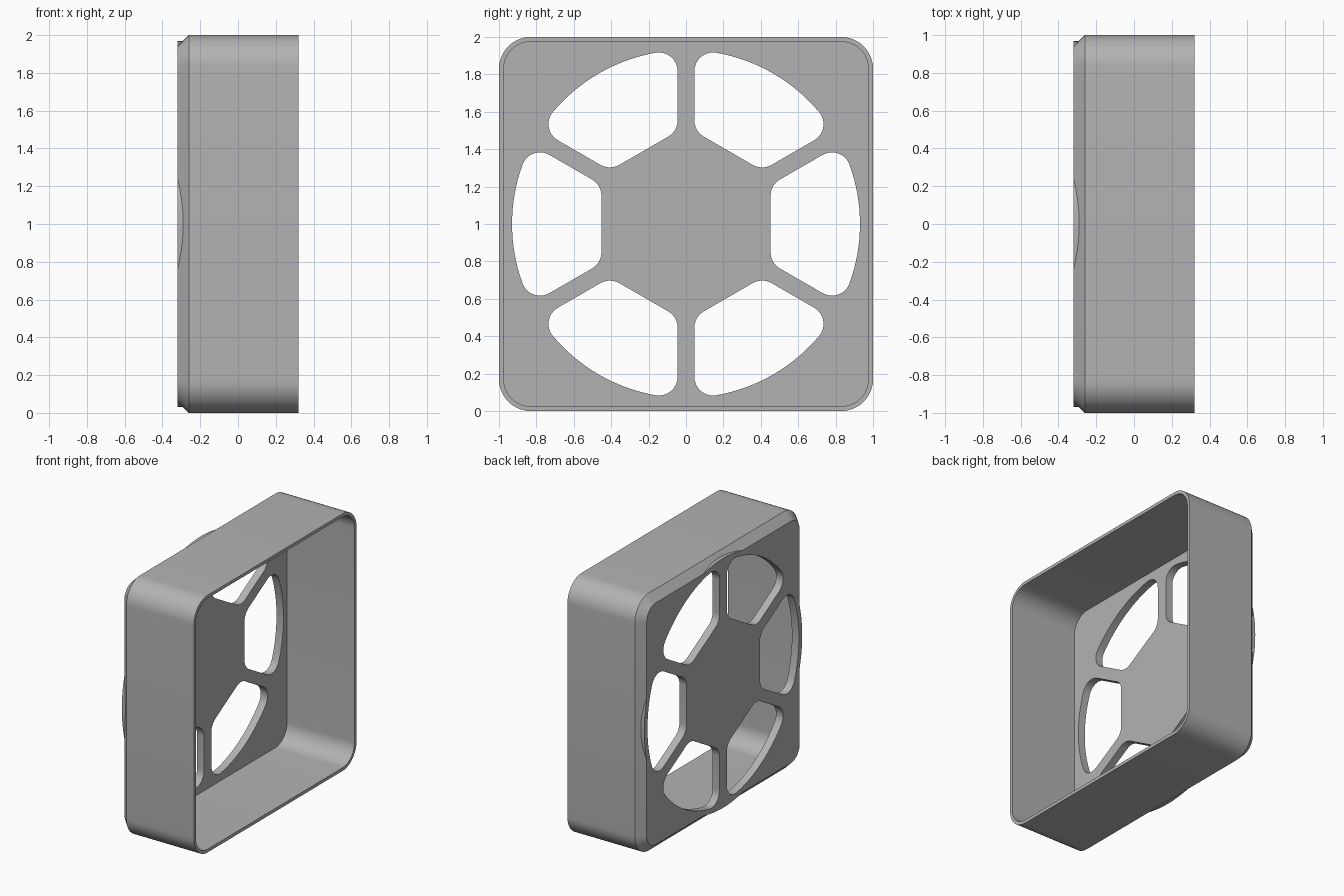
import bpy, bmesh
from math import radians, degrees, sin, cos, tan, asin, pi
from mathutils import Matrix, Vector

cube = bpy.data.objects.get("Cube")
if cube:
    bpy.data.objects.remove(cube, do_unlink=True)

BACK, FLOOR, FRONT = -0.32, -0.26, 0.32   # x levels of the cover
MID = 1.0                                 # height of the hub centre

grey = bpy.data.materials.new("plain grey")
grey.use_nodes = True
colour = (0.45, 0.45, 0.45, 1)
grey.diffuse_color = colour
grey.node_tree.nodes["Principled BSDF"].inputs["Base Color"].default_value = colour


def arc(cy, cz, r, a0, a1, n):
    """Points on an arc, angles in degrees."""
    steps = [radians(a0 + (a1 - a0) * i / n) for i in range(n + 1)]
    return [(cy + r * cos(a), cz + r * sin(a)) for a in steps]


def rounded_square(half, r):
    c = half - r
    pts = []
    for k, (sy, sz) in enumerate([(1, 1), (-1, 1), (-1, -1), (1, -1)]):
        pts += arc(sy * c, sz * c, r, 90 * k, 90 * k + 90, 12)
    return pts


def loft(name, sections):
    """Closed solid through (x, outline) sections with both ends capped."""
    bm = bmesh.new()
    rings = [[bm.verts.new((x, y, z + MID)) for y, z in pts] for x, pts in sections]
    for a, b in zip(rings, rings[1:]):
        for i in range(len(a)):
            j = (i + 1) % len(a)
            bm.faces.new((a[i], a[j], b[j], b[i]))
    bm.faces.new(rings[0])
    bm.faces.new(rings[-1])
    bmesh.ops.recalc_face_normals(bm, faces=bm.faces)
    mesh = bpy.data.meshes.new(name)
    bm.to_mesh(mesh)
    bm.free()
    mesh.materials.append(grey)
    obj = bpy.data.objects.new(name, mesh)
    bpy.context.collection.objects.link(obj)
    return obj


def combine(target, tool, operation):
    """Apply a boolean and discard the tool."""
    tool.hide_render = True
    mod = target.modifiers.new("boolean", 'BOOLEAN')
    mod.object, mod.operation, mod.solver = tool, operation, 'EXACT'
    bpy.context.view_layer.objects.active = target
    bpy.ops.object.modifier_apply(modifier=mod.name)
    bpy.data.objects.remove(tool, do_unlink=True)


def opening_outline():
    """Rounded sector between two spokes, the hub flat and the outer circle."""
    hub, outer, spoke, r = 0.452, 0.93, 0.045, 0.1
    iy = hub + r
    iz = iy * tan(pi / 6) - (spoke + r) / cos(pi / 6)
    tip = 30 - degrees(asin((spoke + r) / (outer - r)))
    oy, oz = [(outer - r) * f(radians(tip)) for f in (cos, sin)]
    upper = arc(iy, iz, r, 180, 120, 6) + arc(oy, oz, r, 120, tip, 10)
    rim = arc(0, 0, outer, tip, -tip, 16)[1:-1]
    return upper + rim + [(y, -z) for y, z in reversed(upper)]


# Open tray: floor, inner wall, rim, outer wall, chamfered back
cover = loft("fan_cover", [
    (FLOOR, rounded_square(0.975, 0.145)),
    (FRONT, rounded_square(0.975, 0.145)),
    (FRONT, rounded_square(1.0, 0.17)),
    (FLOOR, rounded_square(1.0, 0.17)),
    (BACK, rounded_square(0.94, 0.11)),
])

# Round guard ring that breaks through the chamfer on each side
circle = arc(0, 0, 0.97, 0, 360, 128)[:-1]
combine(cover, loft("guard_ring", [(BACK, circle), (-0.28, circle)]), 'UNION')

# Six openings leave the hexagonal hub and its spokes
outline = opening_outline()
for k in range(6):
    turn = Matrix.Rotation(radians(60 * k), 2)
    pts = [tuple(turn @ Vector(p)) for p in outline]
    combine(cover, loft("opening_cutter", [(-0.5, pts), (-0.1, pts)]), 'DIFFERENCE')

bpy.ops.object.select_all(action='DESELECT')
cover.select_set(True)
bpy.context.view_layer.objects.active = cover
bpy.ops.object.shade_smooth_by_angle(angle=radians(30))
